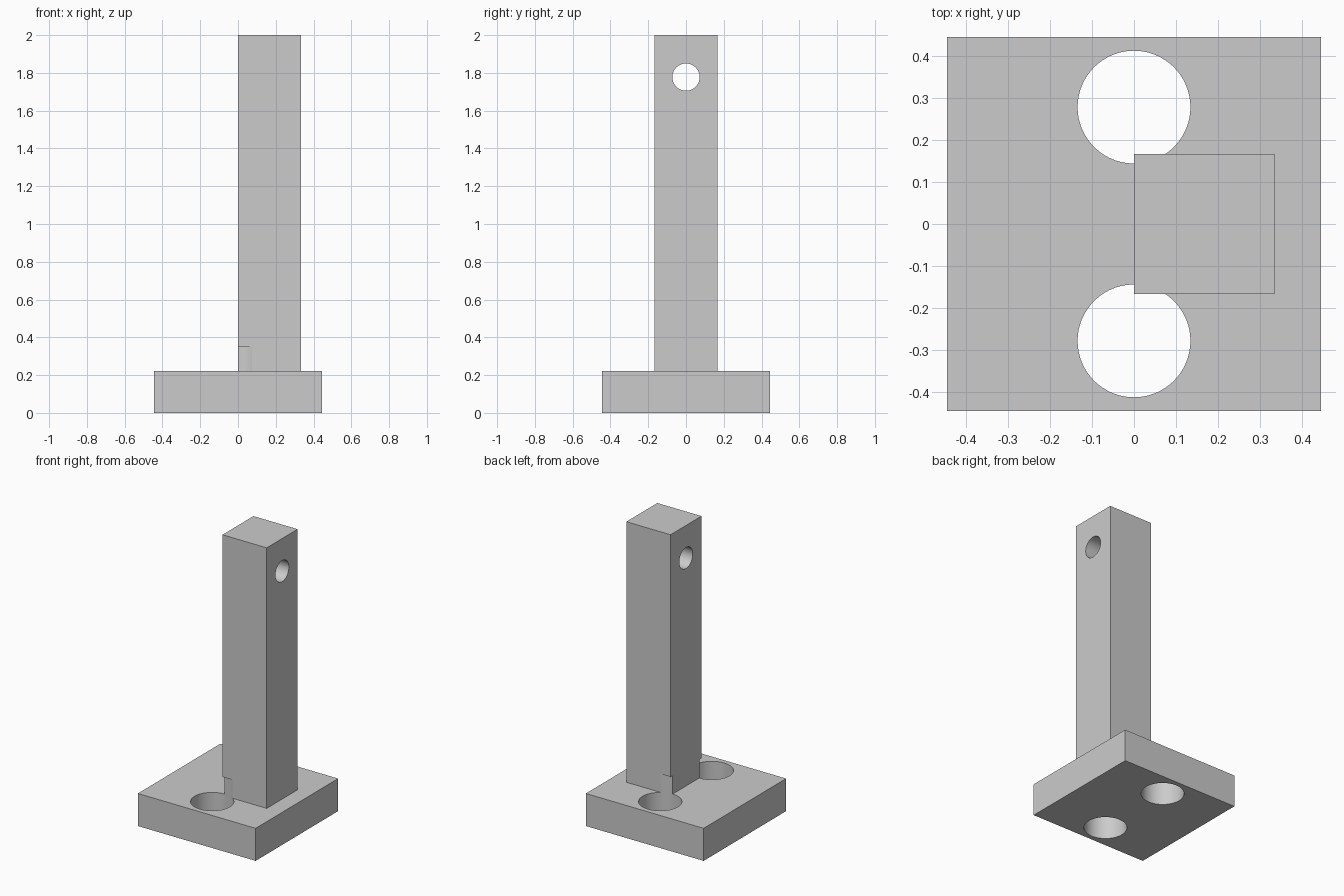
import bpy
import math

cube = bpy.data.objects.get("Cube")
if cube:
    bpy.data.objects.remove(cube, do_unlink=True)

GREY = (0.6, 0.6, 0.6, 1.0)
grey = bpy.data.materials.new("light grey")
grey.use_nodes = True
grey.diffuse_color = GREY
grey.node_tree.nodes["Principled BSDF"].inputs["Base Color"].default_value = GREY

U = 1 / 9  # design unit: the model is 18 units tall


def box(name, size, center):
    bpy.ops.mesh.primitive_cube_add(size=1, location=center)
    ob = bpy.context.object
    ob.name = name
    ob.scale = size
    bpy.ops.object.transform_apply(location=False, rotation=False, scale=True)
    ob.data.materials.append(grey)
    return ob


def cutter(name, radius, depth, center, rotation=(0, 0, 0)):
    bpy.ops.mesh.primitive_cylinder_add(vertices=96, radius=radius, depth=depth,
                                        location=center, rotation=rotation)
    ob = bpy.context.object
    ob.name = name
    ob.data.materials.append(grey)
    ob.hide_render = True
    return ob


def cut(target, tool):
    mod = target.modifiers.new(tool.name, "BOOLEAN")
    mod.operation = "DIFFERENCE"
    mod.solver = "EXACT"
    mod.object = tool
    bpy.context.view_layer.objects.active = target
    bpy.ops.object.modifier_apply(modifier=mod.name)


# Square base plate and offset upright post, joined into one solid
base = box("base_plate_with_post", (8 * U, 8 * U, 2 * U), (0, 0, U))
post = box("post", (3 * U, 3 * U, 17 * U), (1.5 * U, 0, 9.5 * U))
join = base.modifiers.new("join", "BOOLEAN")
join.operation = "UNION"
join.solver = "EXACT"
join.object = post
bpy.context.view_layer.objects.active = base
bpy.ops.object.modifier_apply(modifier="join")

# Bolt holes, with head clearance biting into the post corners
hole_top = 0.348
tools = [cutter("bolt_hole_cutter", 0.134, hole_top + 0.1,
                (0, side * 2.5 * U, (hole_top - 0.1) / 2)) for side in (-1, 1)]
# Cross hole near the top of the post
tools.append(cutter("cross_hole_cutter", 0.072, 1, (1.5 * U, 0, 16 * U),
                    (0, math.pi / 2, 0)))
for tool in tools:
    cut(base, tool)

for helper in tools + [post]:
    bpy.data.objects.remove(helper, do_unlink=True)

# Smooth hole walls, sharp edges elsewhere
bpy.ops.object.select_all(action="DESELECT")
base.select_set(True)
bpy.context.view_layer.objects.active = base
bpy.ops.object.shade_smooth_by_angle(angle=math.radians(30))
